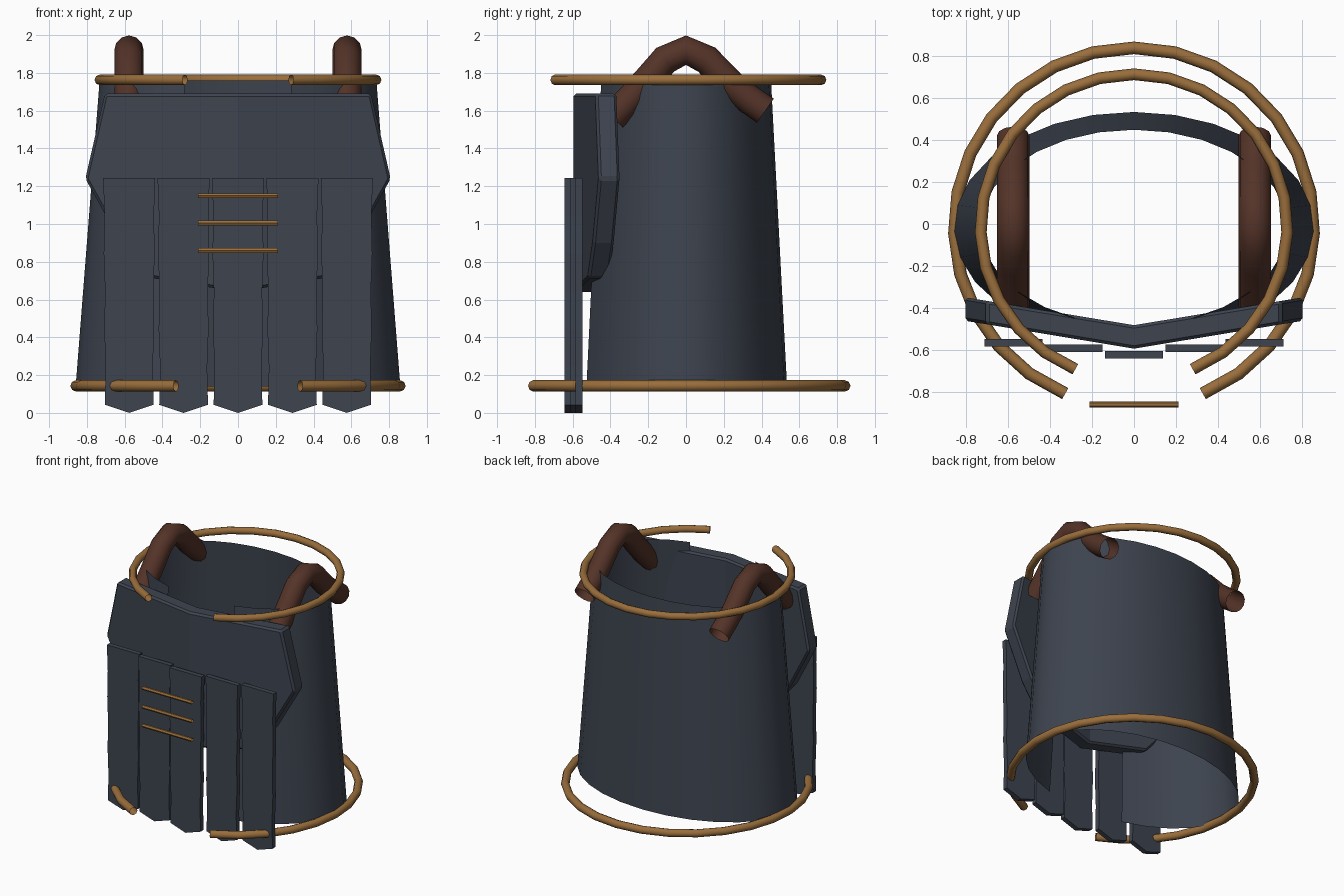
import bpy, bmesh, math
from mathutils import Vector

if "Cube" in bpy.data.objects:
    bpy.data.objects.remove(bpy.data.objects["Cube"])


def material(name, rgb):
    m = bpy.data.materials.new(name)
    m.diffuse_color = (*rgb, 1)
    m.use_nodes = True
    m.node_tree.nodes["Principled BSDF"].inputs["Base Color"].default_value = m.diffuse_color
    return m


SLATE = material("dark slate", (0.047, 0.057, 0.078))
LEATHER = material("brown leather", (0.088, 0.033, 0.021))
BRASS = material("old brass", (0.32, 0.155, 0.045))
CY = -0.017          # centre of the body in y
GAP = math.pi / 8    # half angle of the front opening
STEPS = 24


def add_object(name, bm, mat, smooth=None):
    bmesh.ops.recalc_face_normals(bm, faces=bm.faces)
    mesh = bpy.data.meshes.new(name)
    bm.to_mesh(mesh)
    bm.free()
    mesh.materials.append(mat)
    obj = bpy.data.objects.new(name, mesh)
    bpy.context.collection.objects.link(obj)
    if smooth:
        shade(obj, smooth)
    return obj


def shade(obj, degrees):
    bpy.ops.object.select_all(action='DESELECT')
    obj.select_set(True)
    bpy.context.view_layer.objects.active = obj
    bpy.ops.object.shade_smooth_by_angle(angle=math.radians(degrees))


def tube(name, points, radius, resolution, mat):
    curve = bpy.data.curves.new(name, 'CURVE')
    curve.dimensions = '3D'
    curve.bevel_depth = radius
    curve.bevel_resolution = resolution
    spline = curve.splines.new('POLY')
    spline.points.add(len(points) - 1)
    for p, co in zip(spline.points, points):
        p.co = (*co, 1)
    curve.materials.append(mat)
    obj = bpy.data.objects.new(name, curve)
    bpy.context.collection.objects.link(obj)
    bpy.ops.object.select_all(action='DESELECT')
    obj.select_set(True)
    bpy.context.view_layer.objects.active = obj
    bpy.ops.object.convert(target='MESH')
    shade(bpy.context.object, 50)


def arc(rx, ry, z):
    """Arc round the body, left open at the front."""
    out = []
    for i in range(STEPS + 1):
        a = GAP + (2 * math.pi - 2 * GAP) * i / STEPS
        out.append(Vector((rx * math.sin(a), CY - ry * math.cos(a), z)))
    return out


def prism(bm, outline, front, thickness):
    """Outline of (x, z) points, its front given by front(x), pushed back in y."""
    rows = [[bm.verts.new((x, front(x) + d, z)) for x, z in outline]
            for d in (0, thickness)]
    n = len(outline)
    for i in range(n):
        j = (i + 1) % n
        bm.faces.new((rows[0][i], rows[0][j], rows[1][j], rows[1][i]))
    return rows


# tapered body shell, open at the top, bottom and front
bm = bmesh.new()
low = [bm.verts.new(p) for p in arc(0.86, 0.552, 0.14)]
high = [bm.verts.new(p) for p in arc(0.733, 0.467, 1.76)]
for i in range(STEPS):
    bm.faces.new((low[i], low[i + 1], high[i + 1], high[i]))
add_object("body_shell", bm, SLATE, 30)

# brass rims
tube("top_rim", arc(0.732, 0.732, 1.763), 0.028, 2, BRASS)
tube("bottom_rim", arc(0.858, 0.858, 0.143), 0.03, 2, BRASS)

# leather shoulder straps
path = [(-0.39, 1.565), (-0.29, 1.665), (-0.195, 1.77), (-0.11, 1.87), (0, 1.92),
        (0.11, 1.87), (0.235, 1.74), (0.32, 1.67), (0.42, 1.60)]
for side, x in (("left", -0.577), ("right", 0.577)):
    tube(side + "_shoulder_strap", [(x, y, z) for y, z in path], 0.078, 4, LEATHER)

# chest plate, folded along its middle
right = [(0.705, 1.69), (0.808, 1.24), (0.62, 0.90), (0.46, 0.715)]
outline = [(0, 1.69)] + right + [(0, 0.64)] + [(-x, z) for x, z in reversed(right)]
bm = bmesh.new()
for row in prism(bm, outline, lambda x: -0.595 + 0.165 * abs(x), 0.112):
    bm.faces.new(row[:6])
    bm.faces.new(row[5:] + row[:1])
plate = add_object("chest_plate", bm, SLATE)
bevel = plate.modifiers.new("edges", 'BEVEL')
bevel.width = 0.014
bevel.segments = 1
bevel.limit_method = 'ANGLE'
bevel.angle_limit = math.radians(35)

# hanging strips with pointed ends and slightly waisted sides
for k, name in enumerate(("far_left", "left", "middle", "right", "far_right")):
    cx = (k - 2) * 0.288
    y = (-0.643, -0.612, -0.585)[abs(k - 2)]
    levels = [(0.138 - 0.0015 * i - 0.006 * (i % 2), 1.243 - 0.2 * i) for i in range(7)]
    outline = [(cx + w, z) for w, z in levels] + [(cx, 0.0)]
    outline += [(cx - w, z) for w, z in reversed(levels)]
    bm = bmesh.new()
    for row in prism(bm, outline, lambda x: y, 0.037):
        for i in range(6):
            bm.faces.new((row[i], row[i + 1], row[13 - i], row[14 - i]))
        bm.faces.new((row[6], row[7], row[8]))
    add_object(name + "_hanging_strip", bm, SLATE)

# front clasp bars
for i, z in enumerate((0.86, 1.005, 1.15)):
    tube("clasp_bar_%d" % (i + 1), [(-0.212, -0.862, z), (0.212, -0.862, z)], 0.0145, 1, BRASS)
